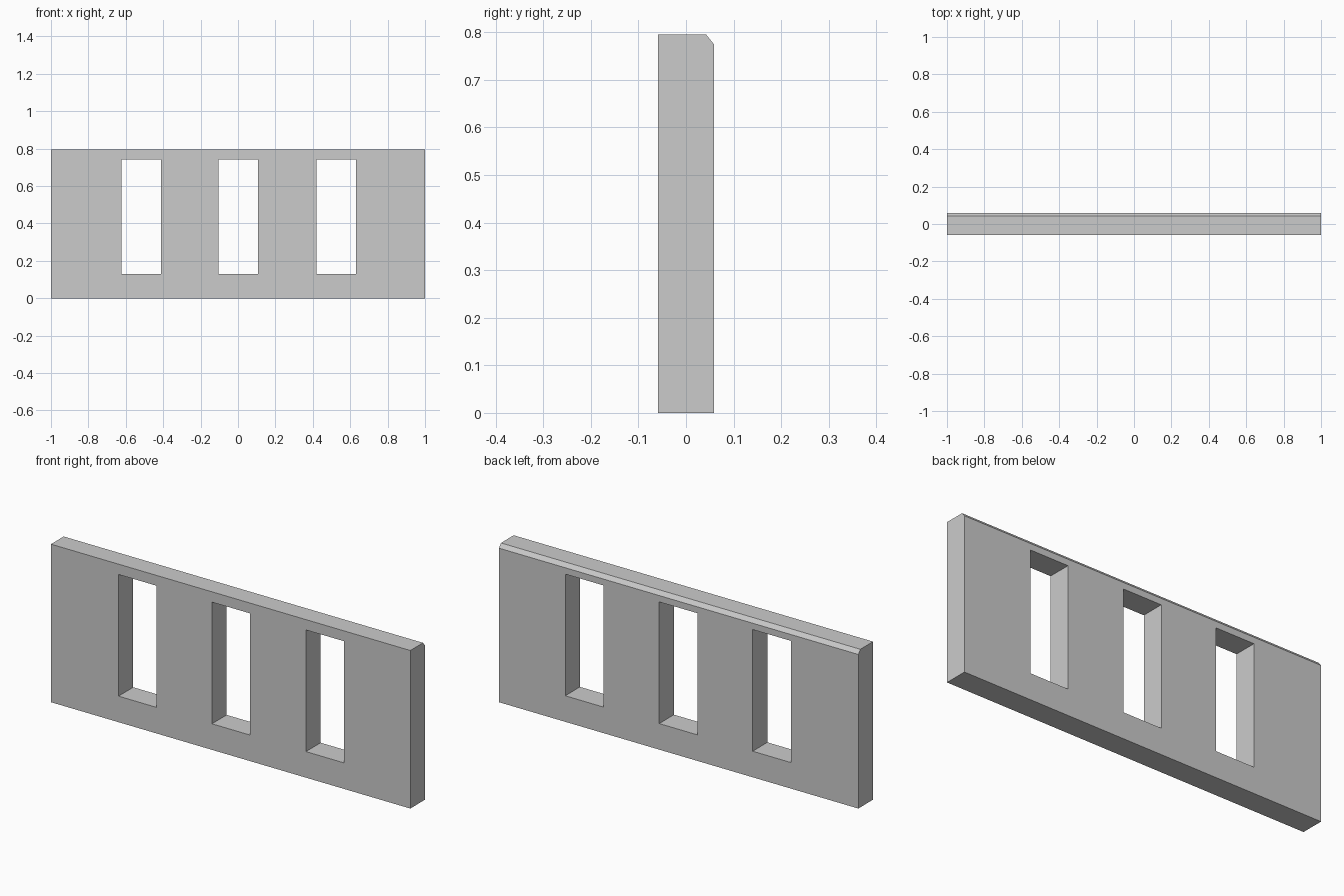
import bpy
import bmesh

# Remove the default cube
cube = bpy.data.objects.get("Cube")
if cube:
    bpy.data.objects.remove(cube, do_unlink=True)

LENGTH, DEPTH, HEIGHT = 2.0, 0.117, 0.795
CHAMFER_DEPTH, CHAMFER_HEIGHT = 0.016, 0.02
OPENING_WIDTH, SILL, LINTEL = 0.212, 0.131, 0.743
OPENING_CENTRES = (-0.518, 0.002, 0.525)

# Wall colour
grey = bpy.data.materials.new("plain_grey")
grey.use_nodes = True
colour = (0.6, 0.6, 0.6, 1.0)
grey.diffuse_color = colour
grey.node_tree.nodes["Principled BSDF"].inputs["Base Color"].default_value = colour


def extrude_profile(name, profile, x_min, x_max):
    """Sweep a closed (y, z) profile along x into a solid."""
    bm = bmesh.new()
    face = bm.faces.new([bm.verts.new((x_min, y, z)) for y, z in profile])
    swept = bmesh.ops.extrude_face_region(bm, geom=[face])["geom"]
    verts = [v for v in swept if isinstance(v, bmesh.types.BMVert)]
    bmesh.ops.translate(bm, verts=verts, vec=(x_max - x_min, 0, 0))
    bmesh.ops.recalc_face_normals(bm, faces=bm.faces)
    mesh = bpy.data.meshes.new(name)
    bm.to_mesh(mesh)
    bm.free()
    mesh.materials.append(grey)
    obj = bpy.data.objects.new(name, mesh)
    bpy.context.collection.objects.link(obj)
    return obj


# Wall panel with a chamfer along its top back edge
half = DEPTH / 2
wall = extrude_profile("wall_panel", [
    (-half, 0), (half, 0),
    (half, HEIGHT - CHAMFER_HEIGHT), (half - CHAMFER_DEPTH, HEIGHT),
    (-half, HEIGHT)], -LENGTH / 2, LENGTH / 2)

# Three window openings cut right through
for i, x in enumerate(OPENING_CENTRES, 1):
    cutter = extrude_profile(f"window_cutter_{i}", [
        (-DEPTH, SILL), (DEPTH, SILL), (DEPTH, LINTEL), (-DEPTH, LINTEL)],
        x - OPENING_WIDTH / 2, x + OPENING_WIDTH / 2)
    cutter.hide_render = True
    cutter.hide_set(True)
    cutter.display_type = 'WIRE'
    cut = wall.modifiers.new(f"window_{i}", 'BOOLEAN')
    cut.operation = 'DIFFERENCE'
    cut.solver = 'EXACT'
    cut.object = cutter
